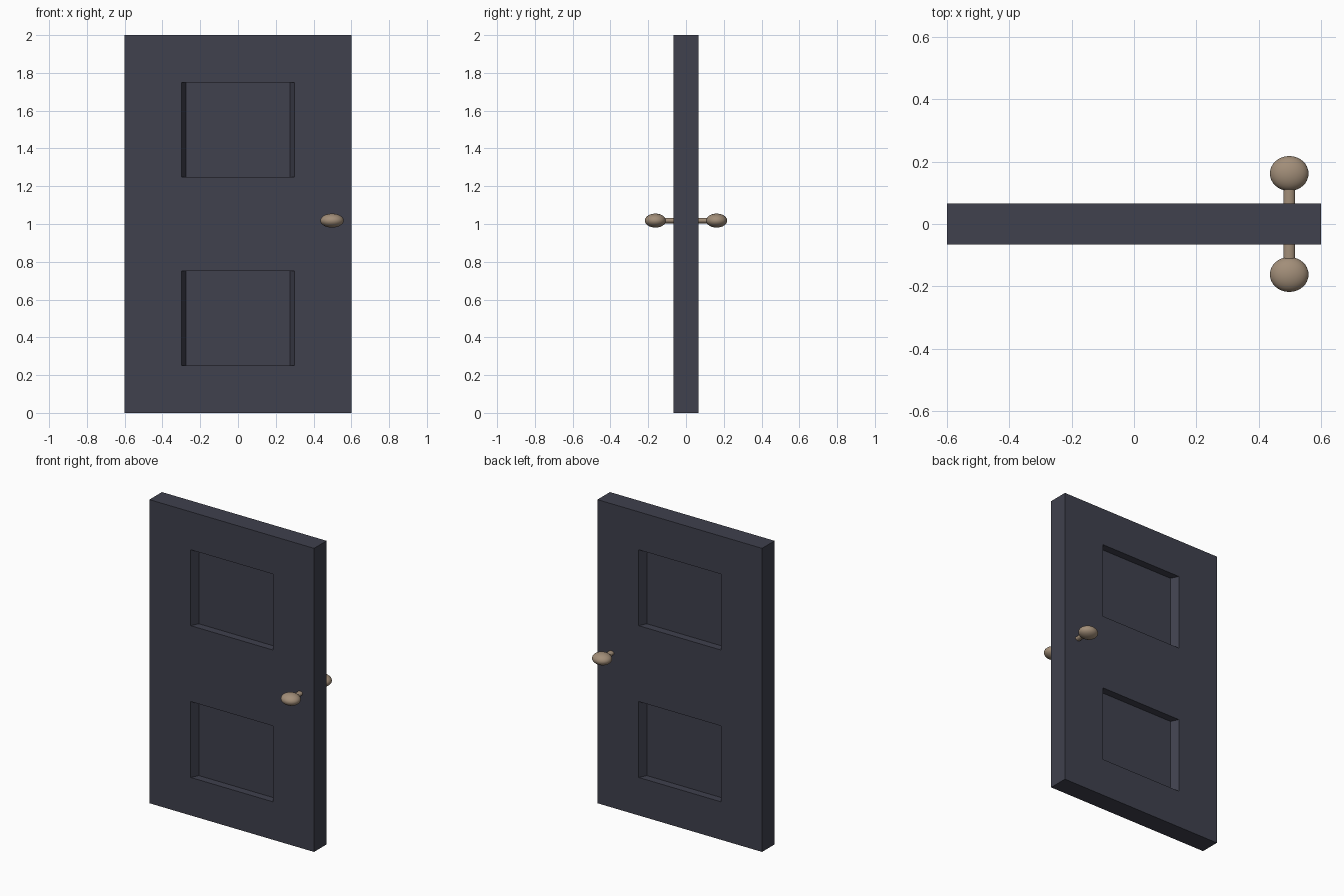
import bpy, bmesh, math

if "Cube" in bpy.data.objects:
    bpy.data.objects.remove(bpy.data.objects["Cube"])


def material(name, rgb):
    m = bpy.data.materials.new(name)
    m.diffuse_color = (*rgb, 1)
    m.use_nodes = True
    m.node_tree.nodes["Principled BSDF"].inputs["Base Color"].default_value = m.diffuse_color
    return m


slate = material("slate_paint", (0.05, 0.052, 0.075))
brass = material("aged_brass", (0.36, 0.27, 0.19))

# Door slab: a grid on each side, with the panel cells sunk inwards
HALF, DEPTH, TAPER = 0.065, 0.05, 0.025
XS = [-0.6, -0.3, 0.3, 0.6]
ZS = [0, 0.25, 0.75, 1.25, 1.75, 2]
bm = bmesh.new()
for side in (-1, 1):
    grid = [[bm.verts.new((x, side * HALF, z)) for z in ZS] for x in XS]
    for i in range(len(XS) - 1):
        for k in range(len(ZS) - 1):
            rim = [grid[i][k], grid[i + 1][k], grid[i + 1][k + 1], grid[i][k + 1]]
            if i == 1 and k in (1, 3):
                # Recessed panel: side walls slope, top and bottom are square
                floor = [bm.verts.new((v.co.x - math.copysign(TAPER, v.co.x),
                                       side * (HALF - DEPTH), v.co.z)) for v in rim]
                for a in range(4):
                    b = (a + 1) % 4
                    bm.faces.new((rim[a], rim[b], floor[b], floor[a]))
                rim = floor
            bm.faces.new(rim)
# Outer edges of the slab
bmesh.ops.bridge_loops(bm, edges=[e for e in bm.edges if e.is_boundary])
bmesh.ops.recalc_face_normals(bm, faces=bm.faces)
mesh = bpy.data.meshes.new("door_slab")
bm.to_mesh(mesh)
bm.free()
slab = bpy.data.objects.new("door_slab", mesh)
bpy.context.collection.objects.link(slab)
mesh.materials.append(slate)


def finish(name, scale):
    ob = bpy.context.object
    ob.name = name
    ob.scale = scale
    bpy.ops.object.transform_apply(location=False, rotation=True, scale=True)
    bpy.ops.object.shade_smooth_by_angle(angle=math.radians(40))
    ob.data.materials.append(brass)


# Handles on both faces: flattened knob on a short oval stem
for label, side in (("front", -1), ("back", 1)):
    bpy.ops.mesh.primitive_uv_sphere_add(segments=32, ring_count=16, radius=1,
                                         location=(0.498, side * 0.162, 1.018))
    finish(label + "_knob", (0.062, 0.056, 0.037))
    bpy.ops.mesh.primitive_cylinder_add(vertices=32, radius=0.019, depth=0.1,
                                        location=(0.498, side * 0.1, 1.018),
                                        rotation=(math.pi / 2, 0, 0))
    finish(label + "_stem", (1, 0.75, 1))
